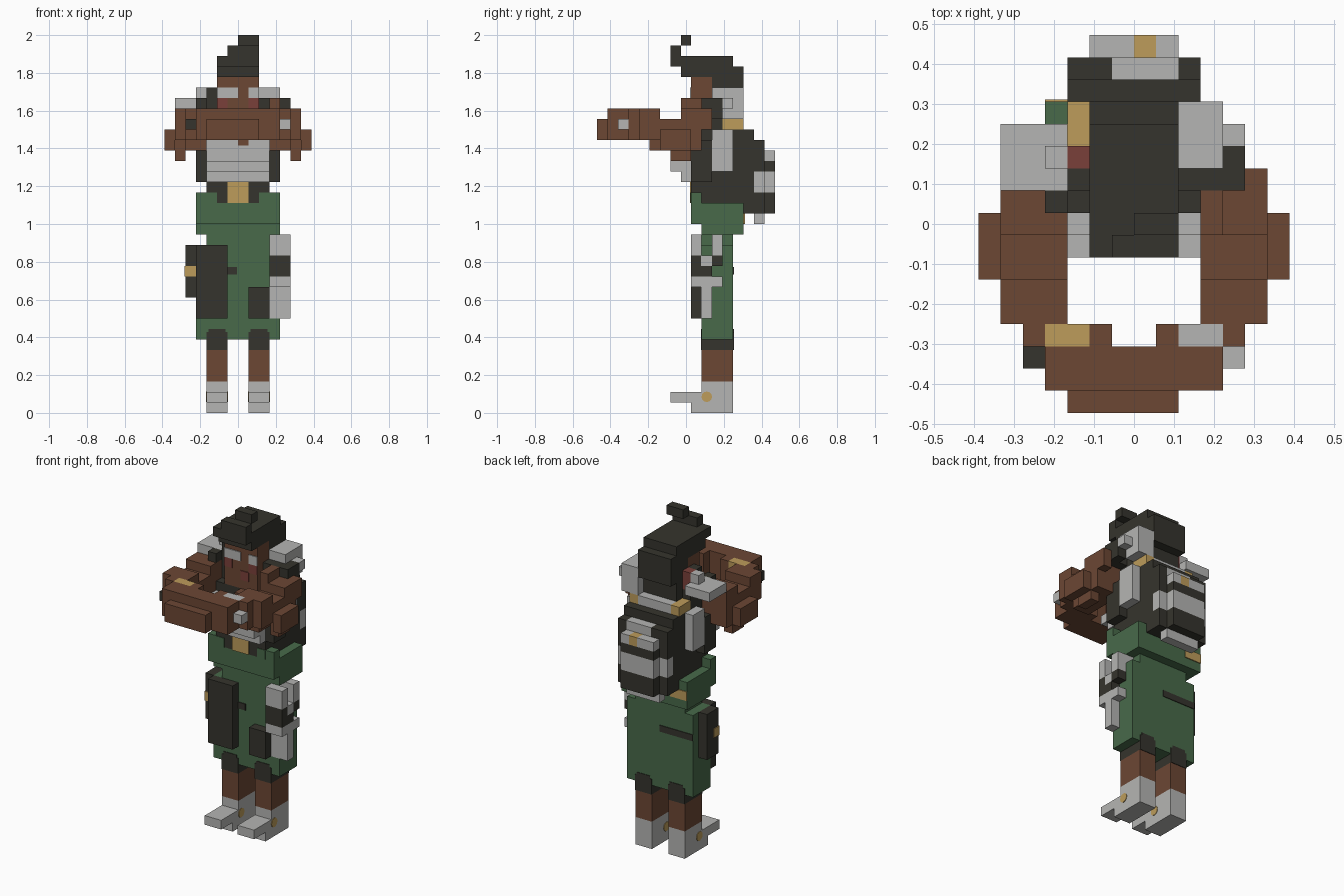
import bpy, bmesh, math
from mathutils import Matrix

cube = bpy.data.objects.get("Cube")
if cube:
    bpy.data.objects.remove(cube, do_unlink=True)

U = 1 / 18          # block size
Y0 = 0.5 * U        # depth offset that centres the figure


def lin(c):
    c /= 255
    return c / 12.92 if c <= 0.04045 else ((c + 0.055) / 1.055) ** 2.4


def material(name, r, g, b):
    m = bpy.data.materials.new(name)
    col = (lin(r), lin(g), lin(b), 1)
    m.use_nodes = True
    m.diffuse_color = col
    m.node_tree.nodes["Principled BSDF"].inputs["Base Color"].default_value = col
    return m


SKIN = material("brown skin", 108, 71, 52)
DARK = material("charcoal", 53, 52, 45)
GREY = material("light grey", 181, 181, 179)
GREEN = material("green cloth", 72, 106, 74)
GOLD = material("gold", 189, 156, 91)
RED = material("dark red", 122, 64, 58)


def finish(name, bm, mat):
    me = bpy.data.meshes.new(name)
    bm.to_mesh(me)
    bm.free()
    me.materials.append(mat)
    ob = bpy.data.objects.new(name, me)
    bpy.context.collection.objects.link(ob)
    return ob


def blocks(name, mat, *boxes, mirror=False):
    """Boxes as x0, x1, y0, y1, z0, z1 in block units, optionally mirrored in x."""
    boxes = list(boxes)
    if mirror:
        boxes += [(-b[1], -b[0], *b[2:]) for b in boxes]
    bm = bmesh.new()
    for x0, x1, y0, y1, z0, z1 in boxes:
        mid = ((x0 + x1) / 2 * U, (y0 + y1) / 2 * U + Y0, (z0 + z1) / 2 * U)
        size = ((x1 - x0) * U, (y1 - y0) * U, (z1 - z0) * U, 1)
        bmesh.ops.create_cube(bm, size=1, matrix=Matrix.Translation(mid) @ Matrix.Diagonal(size))
    return finish(name, bm, mat)


# Boots, legs and trouser hems
blocks("boots", GREY, (1, 3, 1, 4, 0, 3), (1, 3, 0, 1, 0, 2), (1, 3, -2, 0, 1, 2), mirror=True)
blocks("lower_legs", SKIN, (1, 3, 1, 4, 3, 6), mirror=True)
blocks("knee_hems", DARK, (1, 3, 0.94, 4.06, 6, 7.7), (1.2, 2.8, 0.94, 4.06, 7.7, 8), mirror=True)
bm = bmesh.new()
for x in (-3, -1, 1, 3):
    place = Matrix.Translation((x * U, 0.11, 0.085)) @ Matrix.Rotation(math.pi / 2, 4, 'Y')
    bmesh.ops.create_cone(bm, cap_ends=True, segments=12, radius1=0.028, radius2=0.028,
                          depth=0.006, matrix=place)
finish("boot_studs", bm, GOLD)

# Skirt
blocks("skirt", GREEN, (-4, 4, 1, 4, 7, 16), (-3, 3, 1, 4, 16, 17),
       (-4, 4, 1, 5, 17, 20), (-4, 4, 0, 1, 18, 20))
blocks("skirt_tips", GREEN, (2, 3, -0.06, 1, 20, 21), (3, 4, 0, 1, 20, 21), mirror=True)
blocks("thigh_strap", DARK, (-4, 0, 4, 4.08, 13.2, 13.9), (-1, -0.1, 0.9, 1, 13.2, 13.9))
blocks("waist_tag", GOLD, (-4, -2, 5, 5.1, 18, 19))
blocks("belt_buckle", GOLD, (-1, 1, -0.12, 0, 20, 22))

# Pouches on the skirt
blocks("large_pouch", DARK, (-4, -1, 0, 1, 9, 16), (-5, -4, 1, 3, 11, 16))
blocks("pouch_clasp", GOLD, (-5.08, -4, 0.92, 1.9, 13, 14))
blocks("small_pouch", DARK, (1, 3, 0, 1, 9, 12))

# Sidearm on the hip
blocks("sidearm", GREY, (3, 5, 0, 1, 15, 17), (3, 5, 2, 3, 15, 17), (3, 5, 0.94, 2, 14, 15),
       (3, 5, 0, 3, 12, 13), (3, 5, 0.94, 2, 9, 12))
blocks("sidearm_grip", DARK, (3, 5, 0, 2, 13, 14), (3, 5, 2, 3, 14, 15), (3, 5, 0, 0.94, 14, 15))

# Torso
blocks("torso", DARK, (-3, 3, 0, 5, 20, 27), (-3, 3, 1, 3, 27, 29), (-2, 2, 3, 4, 27, 29))
blocks("torso_sides", DARK, (3, 4, 0, 2, 22, 26), mirror=True)
blocks("side_straps", GREY, (3, 4, 2, 4, 23, 27), mirror=True)
blocks("chest_plate", GREY, (-3, 3, -1, 0, 22, 23), (-3, 3, -2, 0, 23, 24), (-3, 3, -1, 0, 24, 26))
blocks("chest_skin", SKIN, (0, 1, -1.1, 0, 25.5, 27), (-2, 2, 0, 1, 27, 28))
blocks("back_collar", GREY, (-2, 2, 4, 5, 27, 28))
blocks("shoulder_clasps", GOLD, (2, 3, 3, 5, 27, 28), mirror=True)

# Backpack
blocks("backpack", DARK, (-3, 3, 5, 6, 19, 27), (-3, 3, 6, 7, 19, 21), (-3, 3, 6, 7, 23, 25),
       (-3, -1, 6, 7, 25, 26), (2, 3, 6, 7, 25, 26), (-2, 2, 7, 8, 19, 21), (-2, 2, 7, 8, 23, 24))
blocks("backpack_bands", GREY, (-3, 3, 6, 7, 21, 23), (-2, 2, 7, 8, 21, 23), (-1, 2, 6, 7, 25, 26),
       (-2, 0, 7, 8, 24, 25), (1, 2, 7, 8, 24, 25), (-2, 2, 6, 7, 18, 19))
blocks("backpack_clasp", GOLD, (0, 1, 7, 8, 24, 25))

# Shoulders
blocks("shoulder_cloth", DARK, (2, 5, 1, 2, 28, 30), (4, 5, 2, 3, 28, 30),
       (-4, -3, 0, 1, 29, 30), (-3, -2, 1, 2, 28, 31))
blocks("shoulder_pads", GREY, (2, 4, 2, 5, 29, 31), (2, 4, 3, 5, 28, 29), (4, 5, 3, 4, 29, 30),
       (-6, -3, 1, 4, 29, 30), (-4, -3, 2, 3, 30, 31))
blocks("shoulder_mark", RED, (-3, -2, 2, 3, 29, 31))

# Arms reaching forward
blocks("arms", SKIN, (3, 6, -2, 1, 25, 28), (3, 6, -1, 1, 28, 29), (6, 7, -3, 0, 25, 27),
       (3, 6, -5, -2, 26, 28), (3, 6, -5, -3, 28, 29), (4, 5, -6, -5, 26, 29),
       (3, 5, -4, -2, 25, 26), (5, 6, -2, 0, 24, 25), mirror=True)
blocks("left_shoulder", SKIN, (3, 4, -1, 1, 29, 30), (5, 6, 0, 2, 27, 29))

# Clasped hands
blocks("hands", SKIN, (-4, 4, -8, -6, 26, 28), (-3, 2, -9, -8, 26, 28), (-4, 4, -8, -6, 28, 29))
blocks("knuckles", SKIN, (1, 2, -6, -5, 26, 29), (2, 4, -6, -5, 26, 28), mirror=True)
blocks("right_cuff", GOLD, (-4, -2, -6, -5, 28, 29))
blocks("left_cuff", GREY, (2, 4, -6, -5, 28, 29), (4, 5, -7, -6, 27, 28))
blocks("right_wrist_stud", DARK, (-5, -4, -7, -6, 27, 28))

# Head
blocks("head", SKIN, (-2, 2, 0, 2, 28, 32))
blocks("eyes", GREY, (-2, 0, -0.1, 0, 30, 31), (1, 2, -0.1, 0, 30, 31))
blocks("face_marks", RED, (-2, -1, -0.1, 0, 29, 30), (1, 2, -0.1, 0, 29, 30), (0, 1, -0.1, 0, 28, 29))
blocks("hair", DARK, (-2, 2, -1, 4, 32, 34), (-2, 2, 2, 4, 29, 32), (-2, 2, 4, 5, 30, 33),
       (-2, 2, -2, -1, 33, 34), (-1, 2, -2, -1, 34, 35), (0, 2, -1, 0, 35, 36))
